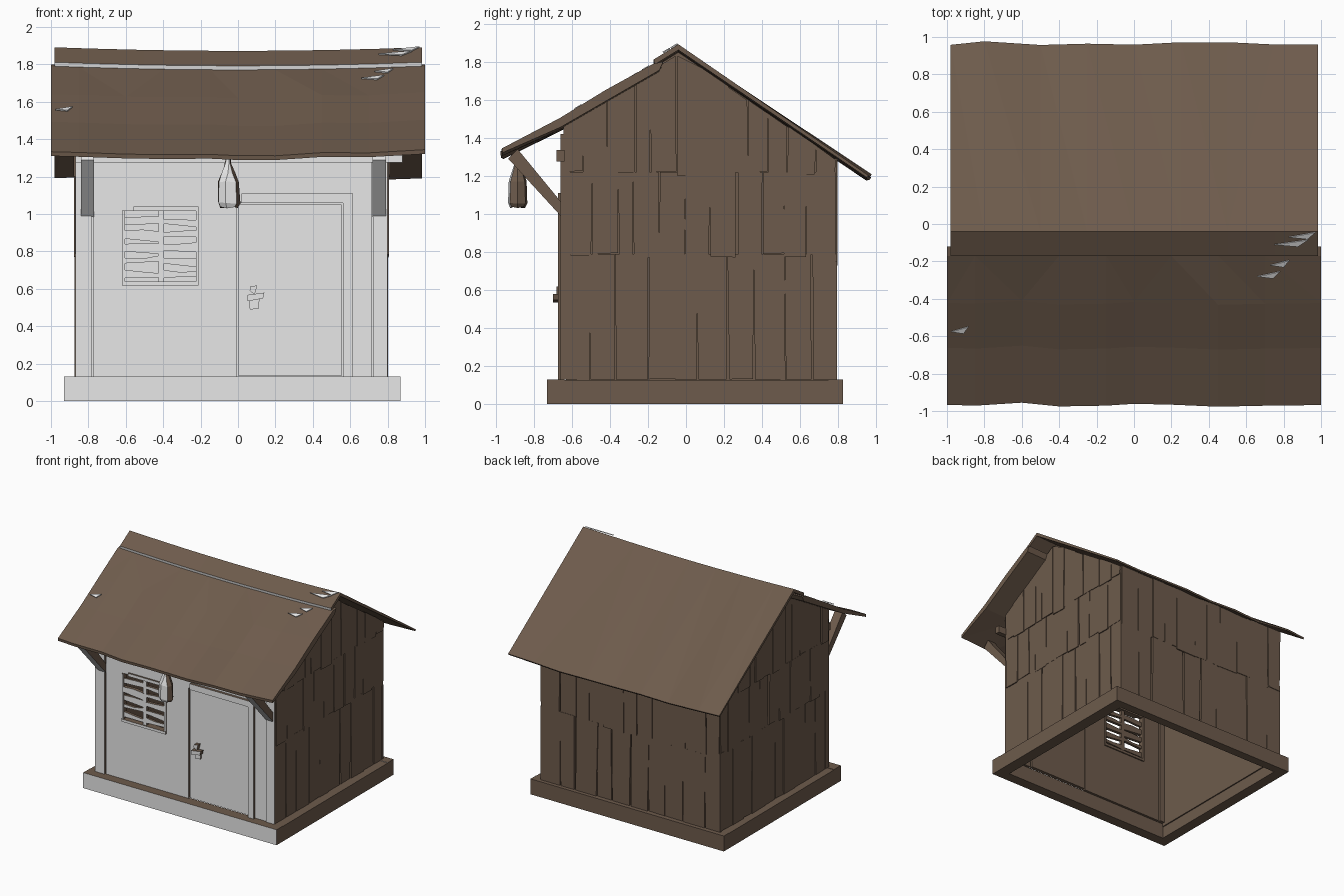
import bpy, bmesh, math, random
from mathutils import Vector

if "Cube" in bpy.data.objects:
    bpy.data.objects.remove(bpy.data.objects["Cube"])

random.seed(7)


def material(name, rgb):
    m = bpy.data.materials.new(name)
    m.diffuse_color = (*rgb, 1)
    m.use_nodes = True
    m.node_tree.nodes["Principled BSDF"].inputs["Base Color"].default_value = m.diffuse_color
    return m


BROWN = material("weathered brown", (0.155, 0.105, 0.072))
LIGHT = material("pale grey", (0.8, 0.8, 0.8))


def jit(a):
    return random.uniform(-a, a)


def finish(bm, name, rule="front"):
    """Faces turned to the front are pale, all others brown."""
    bmesh.ops.recalc_face_normals(bm, faces=bm.faces)
    for f in bm.faces:
        f.normal_update()
        f.material_index = int(rule == "light" or (rule == "front" and f.normal.y < -0.6))
    me = bpy.data.meshes.new(name)
    bm.to_mesh(me)
    bm.free()
    me.materials.append(BROWN)
    me.materials.append(LIGHT)
    ob = bpy.data.objects.new(name, me)
    bpy.context.collection.objects.link(ob)
    return ob


def loft(bm, rings):
    """Skin closed rings of equal length and cap both ends."""
    vs = [[bm.verts.new(p) for p in r] for r in rings]
    n = len(vs[0])
    for a, b in zip(vs, vs[1:]):
        for i in range(n):
            bm.faces.new((a[i], a[(i + 1) % n], b[(i + 1) % n], b[i]))
    bm.faces.new(vs[0])
    bm.faces.new(vs[-1])


def prism(bm, pts, d0, d1, axis):
    """Extrude 2D points (u, v) along the x or y axis."""
    place = (lambda u, v, d: (d, u, v)) if axis == "x" else (lambda u, v, d: (u, d, v))
    loft(bm, [[place(u, v, d) for u, v in pts] for d in (d0, d1)])


def box(bm, x0, x1, y0, y1, z0, z1, j=0.0):
    pts = [(x0, z0), (x1, z0), (x1, z1), (x0, z1)]
    prism(bm, [(u + jit(j), v + jit(j)) for u, v in pts], y0, y1, "y")


def part(name, *boxes, rule="front", j=0.0):
    bm = bmesh.new()
    for b in boxes:
        box(bm, *b, j=j)
    return finish(bm, name, rule)


XL, XR, YF, YB = -0.87, 0.80, -0.66, 0.79


def gable(y):
    """Wall height under the roof."""
    return 1.835 + 0.6 * (y + 0.04) if y < -0.04 else 1.85 - 0.683 * (y + 0.04)


# Open foundation frame
part("foundation_frame",
     (-0.93, 0.87, -0.73, -0.64, 0, 0.13), (-0.93, 0.87, 0.75, 0.825, 0, 0.13),
     (-0.93, -0.84, -0.64, 0.75, 0, 0.127), (0.77, 0.87, -0.64, 0.75, 0, 0.127))

# Inner side and back walls
for name, x0, x1 in (("left_wall", XL + 0.015, XL + 0.04), ("right_wall", XR - 0.04, XR - 0.015)):
    bm = bmesh.new()
    ys = (-0.63, -0.04, 0.775)
    prism(bm, [(-0.63, 0.1), (0.775, 0.1)] + [(y, gable(y)) for y in reversed(ys)], x0, x1, "x")
    finish(bm, name)
part("back_wall", (XL + 0.03, XR - 0.03, YB - 0.04, YB - 0.015, 0.1, 1.3))


def siding(name, axis, face, out, u0, u1, tiers, top):
    """Rows of uneven planks lapped over each other."""
    bm = bmesh.new()
    for t, z0 in enumerate(tiers):
        z1 = tiers[t + 1] if t + 1 < len(tiers) else None
        n = 10 + t
        edges = [u0] + [u0 + (u1 - u0) * i / n + jit(0.03) for i in range(1, n)] + [u1]
        for a, b in zip(edges, edges[1:]):
            g = random.choice((0.0, 0.0, 0.003, 0.008))
            s = jit(0.008)
            lo = z0 + (jit(0.012) if t else 0)
            ta = min(z1 + 0.01, top(a)) if z1 else top(a)
            tb = min(z1 + 0.01, top(b)) if z1 else top(b)
            pts = [(a + g, lo), (b - g, lo + jit(0.006)), (b - g * random.random() + s * (b < u1), tb),
                   (a + s * (a > u0), ta)]
            d = face + out * (0.004 * t + jit(0.004))
            if axis == "x":
                prism(bm, pts, face - out * 0.02, d, "x")
            else:
                prism(bm, pts, face - out * 0.02, d, "y")
    finish(bm, name, "brown")


# Plank cladding
siding("right_siding", "x", XR, 1, YF + 0.015, YB, (0.13, 0.78, 1.21), gable)
siding("left_siding", "x", XL, -1, YF + 0.015, YB, (0.13, 0.78, 1.21), gable)
siding("back_siding", "y", YB, 1, XL, XR, (0.13, 0.74), lambda x: 1.29)

# Front wall panels around the window and door openings
y0, y1 = -0.65, -0.62
part("front_wall",
     (-0.775, -0.615, y0, y1, 0.13, 1.42), (-0.615, -0.215, y0, y1, 0.13, 0.63),
     (-0.615, -0.215, y0, y1, 1.02, 1.42), (-0.215, -0.005, y0, y1, 0.13, 1.42),
     (-0.005, 0.565, y0, y1, 1.06, 1.42), (0.565, 0.715, y0, y1, 0.13, 1.42))
part("front_posts", (XL, -0.783, YF, -0.61, 0.13, 1.42), (0.722, XR, YF, -0.61, 0.13, 1.42))
part("front_header", (-0.87, 0.88, -0.68, -0.64, 1.275, 1.335))

# Door with its raised frame
part("door", (0.004, 0.553, -0.645, -0.615, 0.135, 1.05))
part("door_frame", (0.562, 0.615, -0.672, -0.64, 0.13, 1.11), (0.02, 0.562, -0.672, -0.64, 1.06, 1.11))

# Broken door latch
bm = bmesh.new()
box(bm, 0.055, 0.11, -0.66, -0.64, 0.50, 0.57, j=0.012)
box(bm, 0.04, 0.13, -0.70, -0.66, 0.545, 0.58, j=0.014)
box(bm, 0.06, 0.10, -0.68, -0.64, 0.58, 0.62, j=0.012)
finish(bm, "door_latch")

# Window frame, centre bar and broken slats
part("window_frame",
     (-0.62, -0.605, -0.66, -0.61, 0.625, 1.02), (-0.225, -0.21, -0.66, -0.61, 0.625, 1.02),
     (-0.62, -0.21, -0.665, -0.61, 0.618, 0.64), (-0.56, -0.21, -0.665, -0.61, 1.015, 1.04),
     (-0.425, -0.395, -0.655, -0.625, 0.63, 1.02))
bm = bmesh.new()
for x0, x1 in ((-0.61, -0.41), (-0.41, -0.22)):
    for i in range(5):
        z = 0.68 + i * 0.07
        a, b = random.uniform(0.008, 0.025), random.uniform(0.01, 0.03)
        t = jit(0.015)
        prism(bm, [(x0, z - a), (x1, z - b + t), (x1, z + b + t), ((x0 + x1) / 2, z + jit(0.01) + 0.02),
                   (x0, z + a)], -0.655 + jit(0.006), -0.63, "y")
finish(bm, "window_slats")

# Diagonal eave brackets
bm = bmesh.new()
for x in (-0.84, 0.72):
    prism(bm, [(-0.655, 0.985), (-0.655, 1.06), (-0.885, 1.34), (-0.935, 1.29)], x, x + 0.07, "x")
finish(bm, "eave_brackets")


def roof(name, profile, loose, stations, rule):
    """Sagging slab along x; points listed in loose wander a little."""
    bm = bmesh.new()
    rings = []
    for x in stations:
        dy, dz = jit(0.012), jit(0.008)
        sag = -0.02 * (1 - x * x)
        rings.append([(x, y + (dy if i in loose else 0), z + sag + (dz if i in loose else 0))
                      for i, (y, z) in enumerate(profile)])
    loft(bm, rings)
    bmesh.ops.triangulate(bm, faces=[f for f in bm.faces if len(f.verts) == 4])
    finish(bm, name, rule)


# Back roof slab folds over the ridge as a short lip
xs = [-0.98, -0.8, -0.5, -0.25, 0.0, 0.25, 0.5, 0.75, 0.985]
roof("back_roof", [(-0.17, 1.812), (-0.04, 1.892), (0.965, 1.207), (0.957, 1.195), (-0.04, 1.862),
                   (-0.165, 1.785)], (2, 3), xs, "front")
xs = [-1.0, -0.85, -0.6, -0.4, -0.15, 0.0, 0.2, 0.45, 0.7, 1.0]
roof("front_roof", [(-0.12, 1.80), (-0.17, 1.79), (-0.42, 1.645), (-0.66, 1.498), (-0.965, 1.338),
                    (-0.962, 1.315), (-0.66, 1.455), (-0.14, 1.755)], (2, 3, 4, 5), xs, "brown")

# Pale splinters where the roof is torn
bm = bmesh.new()
for x, y, z, w in ((0.84, -0.11, 1.855, 0.09), (0.90, -0.07, 1.878, 0.07), (0.78, -0.22, 1.762, 0.05),
                   (0.72, -0.28, 1.726, 0.06), (-0.93, -0.575, 1.558, 0.045)):
    up = Vector((0, 0.86, 0.51))
    c = Vector((x, y, z))
    tri = [c - Vector((w, 0, 0)), c + Vector((w, 0, 0)) + up * 0.03, c + Vector((w * 0.4, 0, 0)) - up * 0.012]
    n = Vector((0, -0.51, 0.86))
    loft(bm, [[p - n * 0.004 for p in tri], [p + n * 0.004 for p in tri]])
finish(bm, "roof_splinters", "light")

# Hanging lantern under the front eave
bm = bmesh.new()
rings = []
for z, r in ((1.035, 0.05), (1.06, 0.065), (1.17, 0.06), (1.22, 0.04), (1.27, 0.018), (1.33, 0.012)):
    rings.append([(-0.05 + r * math.cos(a) + jit(0.006), -0.885 + 0.8 * r * math.sin(a), z + jit(0.005))
                  for a in (i * math.tau / 7 for i in range(7))])
loft(bm, rings)
finish(bm, "lantern")
